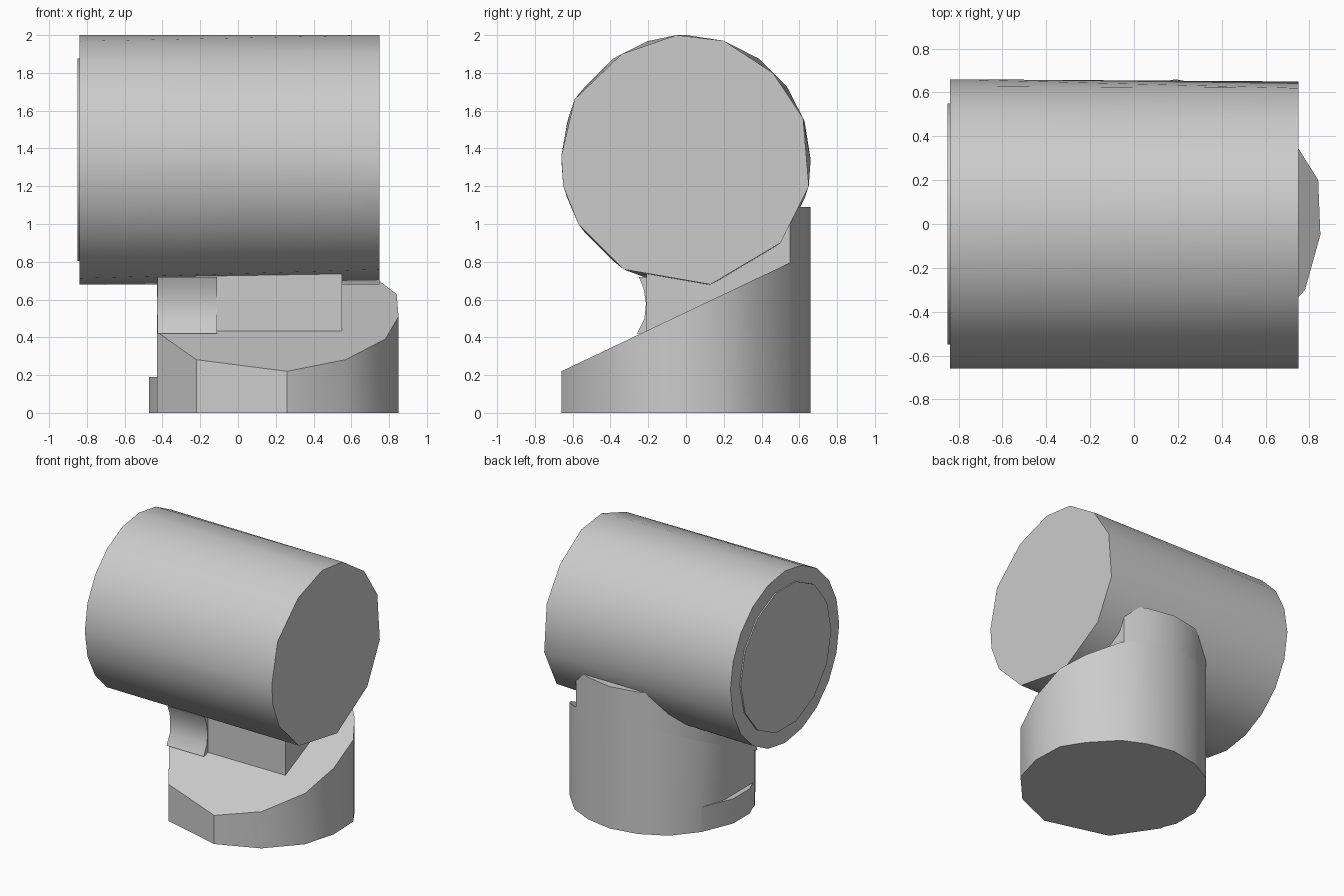
import bpy, bmesh, math
from mathutils import Vector

cube = bpy.data.objects.get("Cube")
if cube:
    bpy.data.objects.remove(cube, do_unlink=True)

grey = bpy.data.materials.new("plain_grey")
grey.use_nodes = True
grey.diffuse_color = (0.6, 0.6, 0.6, 1)
grey.node_tree.nodes["Principled BSDF"].inputs["Base Color"].default_value = (0.6, 0.6, 0.6, 1)


def finish(name, bm, angle):
    bmesh.ops.recalc_face_normals(bm, faces=bm.faces)
    mesh = bpy.data.meshes.new(name)
    bm.to_mesh(mesh)
    bm.free()
    mesh.materials.append(grey)
    ob = bpy.data.objects.new(name, mesh)
    bpy.context.collection.objects.link(ob)
    bpy.ops.object.select_all(action='DESELECT')
    ob.select_set(True)
    bpy.context.view_layer.objects.active = ob
    bpy.ops.object.shade_smooth_by_angle(angle=math.radians(angle))
    return ob


def prism(points, depth):
    """Extrude a closed outline of 3D points along depth."""
    bm = bmesh.new()
    face = bm.faces.new([bm.verts.new(p) for p in points])
    ext = bmesh.ops.extrude_face_region(bm, geom=[face], use_keep_orig=True)
    verts = [v for v in ext["geom"] if isinstance(v, bmesh.types.BMVert)]
    bmesh.ops.translate(bm, verts=verts, vec=depth)
    return bm


def clip(bm, point, normal):
    """Cut away the side the normal points to and cap the opening."""
    geom = bm.verts[:] + bm.edges[:] + bm.faces[:]
    cut = bmesh.ops.bisect_plane(bm, geom=geom, plane_co=point, plane_no=normal, clear_outer=True)
    edges = [e for e in cut["geom_cut"] if isinstance(e, bmesh.types.BMEdge)]
    bmesh.ops.edgeloop_fill(bm, edges=edges)


def ring(x, radius, count):
    return [(x, radius * math.cos(math.tau * i / count), 1.34 + radius * math.sin(math.tau * i / count))
            for i in range(count)]


# Horizontal drum: coarse outline at one end, rounder at the other
end_outline = [(.13, .68), (-.33, .76), (-.57, 1), (-.65, 1.2), (-.66, 1.36), (-.59, 1.66), (-.34, 1.9),
               (-.05, 2), (.2, 1.97), (.46, 1.8), (.62, 1.56), (.65, 1.2), (.5, .9)]
bm = bmesh.new()
for p in [(.75, y, z) for y, z in end_outline] + ring(-.84, .66, 20):
    bm.verts.new(p)
bmesh.ops.convex_hull(bm, input=bm.verts[:])
bmesh.ops.dissolve_limit(bm, angle_limit=.01, verts=bm.verts[:], edges=bm.edges[:])
finish("drum", bm, 40)

# Thin disc on the drum's right end
finish("end_disc", prism(ring(-.85, .55, 14), (.02, 0, 0)), 40)

# Upright base with a sloping top
outline = [(.26, -.66), (.57, -.53), (.78, -.3), (.85, -.05), (.84, .2), (.74, .36), (.57, .54), (.4, .62),
           (.19, .66), (-.03, .62), (-.22, .52), (-.37, .34), (-.43, .15), (-.43, -.22), (-.22, -.53)]
footprint = [(x, y, 0) for x, y in outline]
slope_point = Vector((0, -.66, .22))
slope_normal = Vector((0, -.475, 1)).normalized()
bm = prism(footprint, (0, 0, 1.09))
clip(bm, slope_point, slope_normal)
finish("base", bm, 30)

# Neck rising from the slope into the drum
bm = prism(footprint, (0, 0, 1.09))
clip(bm, slope_point, -slope_normal)
clip(bm, (.55, 0, 0), (1, 0, 0))
clip(bm, (0, -.21, 0), (0, -1, 0))
finish("neck", bm, 30)

# Hollow-faced fillet on the right part of the neck front
profile = [(-.1, .72), (-.25, .72), (-.225, .66), (-.212, .58), (-.22, .5), (-.26, .42), (-.1, .42)]
finish("neck_fillet", prism([(-.425, y, z) for y, z in profile], (.315, 0, 0)), 35)

# Low lip at the right foot of the base
lip = [(-.41, -.25), (-.47, -.1), (-.47, .1), (-.37, .34), (-.3, .1)]
finish("foot_lip", prism([(x, y, 0) for x, y in lip], (0, 0, .19)), 30)
